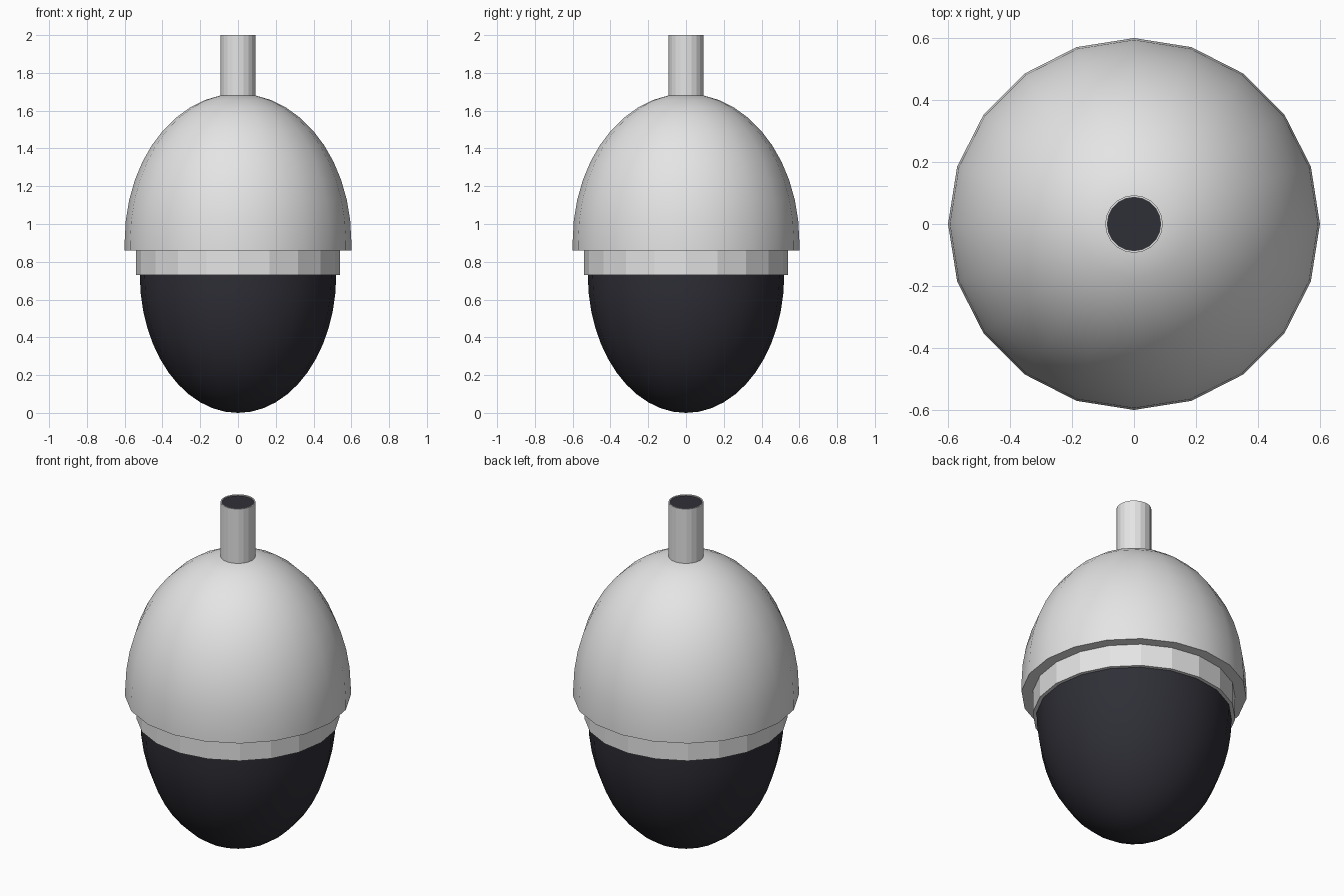
import bpy, bmesh, math

if "Cube" in bpy.data.objects:
    bpy.data.objects.remove(bpy.data.objects["Cube"])

SIDES = 20


def material(name, rgb):
    m = bpy.data.materials.new(name)
    m.diffuse_color = (*rgb, 1)
    m.use_nodes = True
    m.node_tree.nodes["Principled BSDF"].inputs["Base Color"].default_value = m.diffuse_color
    return m


light_grey = material("light grey", (0.78, 0.78, 0.78))
near_black = material("smoked black", (0.028, 0.028, 0.038))


def lathe(name, profile, mat, smooth=None):
    """Revolve (radius, z) points around z; radius 0 makes a pole."""
    bm = bmesh.new()
    rings = []
    for r, z in profile:
        if r == 0:
            rings.append([bm.verts.new((0, 0, z))] * SIDES)
        else:
            rings.append([bm.verts.new((r * math.cos(2 * math.pi * i / SIDES),
                                        r * math.sin(2 * math.pi * i / SIDES), z))
                          for i in range(SIDES)])
    for a, b in zip(rings, rings[1:]):
        for i in range(SIDES):
            j = (i + 1) % SIDES
            bm.faces.new(list(dict.fromkeys((a[i], a[j], b[j], b[i]))))
    bmesh.ops.recalc_face_normals(bm, faces=bm.faces)
    mesh = bpy.data.meshes.new(name)
    bm.to_mesh(mesh)
    bm.free()
    mesh.materials.append(mat)
    ob = bpy.data.objects.new(name, mesh)
    bpy.context.collection.objects.link(ob)
    if smooth:
        bpy.ops.object.select_all(action='DESELECT')
        ob.select_set(True)
        bpy.context.view_layer.objects.active = ob
        bpy.ops.object.shade_smooth_by_angle(angle=math.radians(smooth))
    return ob


def arc(radius, z0, height, steps, end=90):
    """Quarter-ellipse profile starting at the widest point."""
    return [(radius * math.cos(math.radians(end * k / steps)),
             z0 + height * math.sin(math.radians(end * k / steps)))
            for k in range(steps + 1)]


# Upper housing: egg-shaped shell with a flat underside
shell = [(0, 0.86), (0.6, 0.86)] + arc(0.6, 0.91, 0.78, 10, 81.2) + [(0, 1.68)]
lathe("upper_housing", shell, light_grey, 35)

# Faceted collar under the housing
lathe("collar_ring", [(0, 0.86), (0.54, 0.86), (0.54, 0.73), (0, 0.73)], light_grey)

# Smoked lower dome
dome = arc(0.52, 0.73, -0.73, 12)
dome[-1] = (0, 0)
lathe("smoked_dome", dome, near_black, 40)

# Mounting pipe with a dark bore
lathe("mounting_pipe", [(0.093, 1.66), (0.093, 2.0), (0.086, 2.0), (0.086, 1.985)], light_grey)
lathe("pipe_bore", [(0.086, 1.995), (0, 1.995)], near_black)
